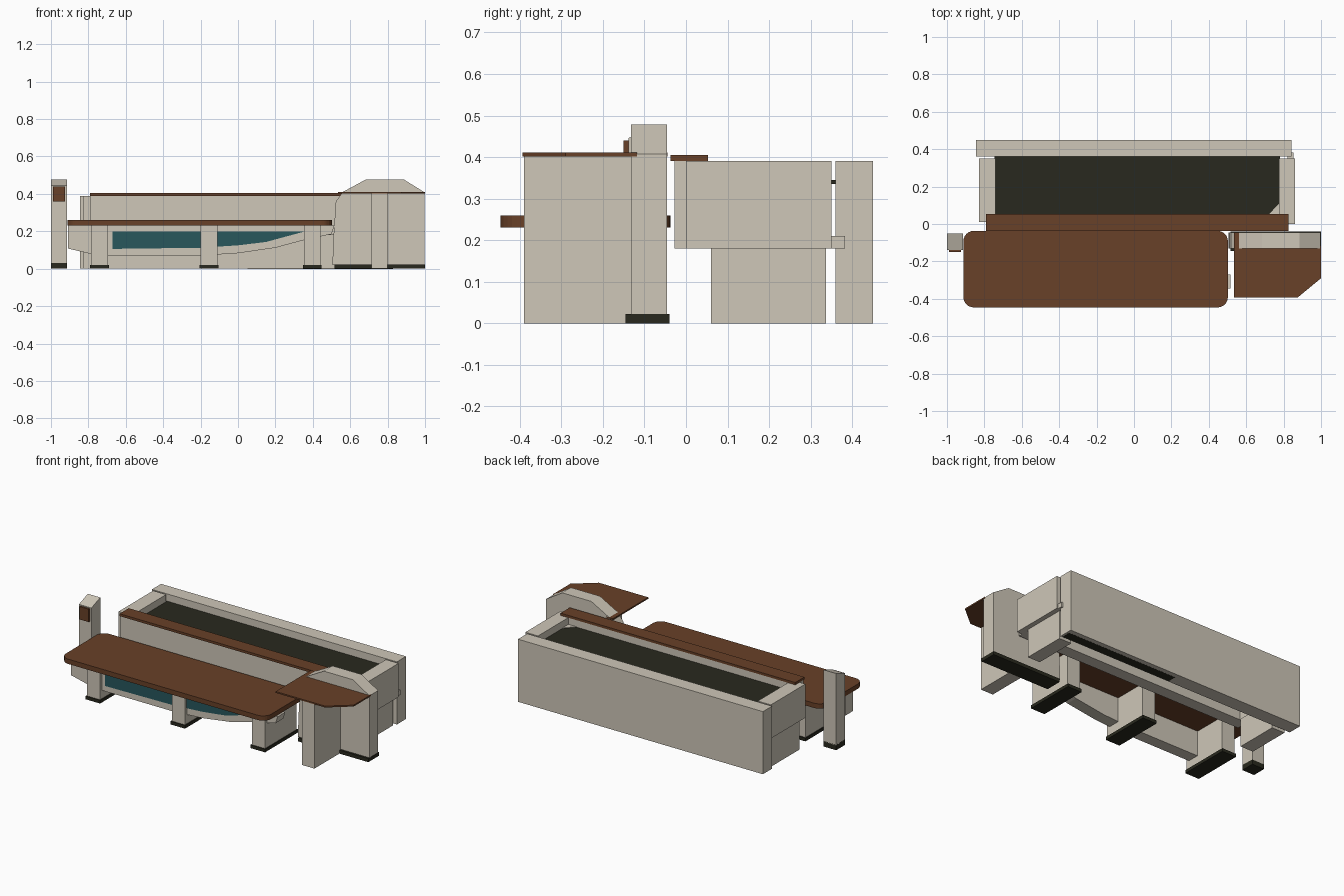
import bpy, bmesh, math

if "Cube" in bpy.data.objects:
    bpy.data.objects.remove(bpy.data.objects["Cube"])


def material(name, rgb):
    m = bpy.data.materials.new(name)
    m.diffuse_color = (*rgb, 1)
    m.use_nodes = True
    m.node_tree.nodes["Principled BSDF"].inputs["Base Color"].default_value = m.diffuse_color
    return m


STONE = material("warm_stone", (0.62, 0.57, 0.48))
WOOD = material("brown_wood", (0.14, 0.052, 0.021))
DARK = material("dark_soil", (0.022, 0.022, 0.013))
TEAL = material("teal_panel", (0.021, 0.095, 0.108))


def prism(name, pts, lo, hi, mat, axis="z"):
    """Extrude a 2D outline along z (outline x,y), y (outline x,z) or x (outline y,z)."""
    def place(a, b, t):
        return {"z": (a, b, t), "y": (a, t, b), "x": (t, a, b)}[axis]
    bm = bmesh.new()
    low = [bm.verts.new(place(a, b, lo)) for a, b in pts]
    high = [bm.verts.new(place(a, b, hi)) for a, b in pts]
    bm.faces.new(low)
    bm.faces.new(high)
    n = len(pts)
    for i in range(n):
        j = (i + 1) % n
        bm.faces.new((low[i], low[j], high[j], high[i]))
    bmesh.ops.recalc_face_normals(bm, faces=bm.faces)
    me = bpy.data.meshes.new(name)
    bm.to_mesh(me)
    bm.free()
    me.materials.append(mat)
    ob = bpy.data.objects.new(name, me)
    bpy.context.collection.objects.link(ob)
    return ob


def box(name, x0, x1, y0, y1, z0, z1, mat):
    return prism(name, [(x0, y0), (x1, y0), (x1, y1), (x0, y1)], z0, z1, mat)


def rounded_rect(x0, x1, y0, y1, r, steps=6):
    pts = []
    corners = [(x1 - r, y1 - r), (x0 + r, y1 - r), (x0 + r, y0 + r), (x1 - r, y0 + r)]
    for k, (cx, cy) in enumerate(corners):
        for s in range(steps + 1):
            a = math.pi / 2 * (k + s / steps)
            pts.append((cx + r * math.cos(a), cy + r * math.sin(a)))
    return pts


# Planter: back panel, upper walls, end supports, soil and wooden ledge
box("planter_back_panel", -0.845, 0.843, 0.36, 0.45, 0, 0.39, STONE)
box("planter_left_wall", -0.83, -0.74, 0.01, 0.35, 0.18, 0.39, STONE)
box("planter_right_wall", 0.775, 0.862, 0.0, 0.35, 0.18, 0.39, STONE)
box("planter_front_wall", -0.79, 0.825, -0.028, 0.05, 0.18, 0.39, STONE)
box("left_support", -0.825, -0.735, 0.06, 0.337, 0, 0.18, STONE)
box("right_support", 0.745, 0.832, 0.06, 0.337, 0, 0.18, STONE)
box("soil", -0.745, 0.78, 0.045, 0.361, 0.335, 0.345, DARK)
box("side_bracket", 0.82, 0.853, 0.34, 0.382, 0.18, 0.21, STONE)
prism("planter_corner_fillet", [(0.72, 0.05), (0.776, 0.05), (0.776, 0.11)],
      0.335, 0.348, STONE)
box("planter_ledge", -0.79, 0.827, -0.037, 0.053, 0.39, 0.405, WOOD)
box("back_panel_foot", 0.05, 0.83, 0.365, 0.42, -0.0006, 0.003, DARK)

# Bench: rounded top, three legs on dark feet, curved apron with teal face
prism("bench_top", rounded_rect(-0.912, 0.502, -0.446, -0.037, 0.055), 0.23, 0.26, WOOD)
for i, x in enumerate((-0.74, -0.155, 0.397)):
    box(f"bench_leg_{i}", x - 0.045, x + 0.045, -0.366, -0.055, 0.018, 0.23, STONE)
    box(f"bench_foot_{i}", x - 0.05, x + 0.05, -0.372, -0.047, 0, 0.02, DARK)
prism("bench_apron", [(-0.91, 0.23), (-0.91, 0.108), (-0.79, 0.08), (-0.68, 0.07),
                      (-0.2, 0.07), (0.0, 0.083), (0.2, 0.112), (0.36, 0.155),
                      (0.5, 0.185), (0.515, 0.23)], -0.345, -0.27, STONE, "y")
prism("apron_teal_panel", [(-0.672, 0.2), (-0.672, 0.106), (-0.2, 0.112), (0.0, 0.125),
                           (0.15, 0.143), (0.36, 0.2)], -0.35, -0.344, TEAL, "y")

# Desk: shaped end wall on a dark foot, leg panel and clipped-corner top
prism("desk_end_wall", [(0.505, 0.02), (0.51, 0.16), (0.523, 0.36), (0.56, 0.41),
                        (0.685, 0.478), (0.885, 0.478), (0.998, 0.408), (0.998, 0.02)],
      -0.132, -0.046, STONE, "y")
box("desk_end_foot", 0.515, 1.0, -0.145, -0.04, 0, 0.022, DARK)
box("desk_leg_panel", 0.713, 0.80, -0.39, -0.132, 0, 0.402, STONE)
prism("desk_top", [(0.535, -0.393), (0.875, -0.393), (1.0, -0.29), (1.0, -0.118),
                   (0.58, -0.118), (0.58, -0.045), (0.535, -0.045)],
      0.402, 0.411, WOOD)

# Free-standing post with sloped cap, dark foot and wooden plaque
prism("post", [(-0.138, 0.03), (-0.05, 0.03), (-0.05, 0.478), (-0.138, 0.446)],
      -1.0, -0.914, STONE, "x")
box("post_foot", -1.0, -0.914, -0.138, -0.05, 0, 0.035, DARK)
box("post_plaque", -0.988, -0.924, -0.15, -0.137, 0.36, 0.44, WOOD)
